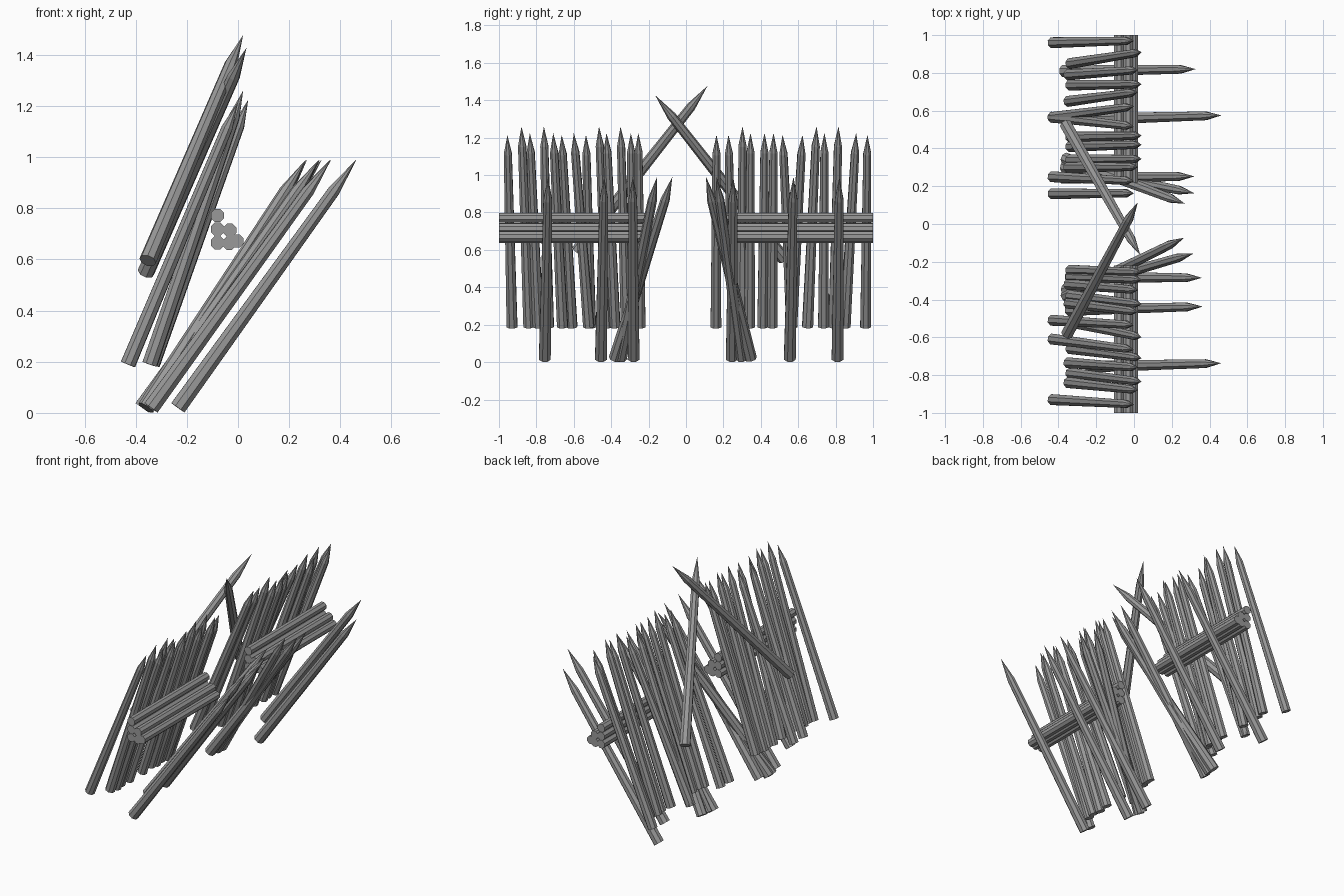
import bpy, bmesh
from mathutils import Vector

if "Cube" in bpy.data.objects:
    bpy.data.objects.remove(bpy.data.objects["Cube"])

wood = bpy.data.materials.new("grey_wood")
wood.diffuse_color = (0.32, 0.32, 0.32, 1)
wood.use_nodes = True
wood.node_tree.nodes["Principled BSDF"].inputs["Base Color"].default_value = wood.diffuse_color
SIDES = 8


def pole(bm, a, b, rings):
    """Pole from a to b; rings = (distance from a, radius); radius 0 is a point."""
    a, b = Vector(a), Vector(b)
    q = (b - a).to_track_quat('Z', 'Y')
    prev = None
    for d, r in rings:
        if r == 0:
            tip = bm.verts.new(b)
            for i in range(SIDES):
                bm.faces.new((prev[i], prev[(i + 1) % SIDES], tip))
            return
        ring = []
        for i in range(SIDES):
            v = Vector((r, 0, 0))
            from mathutils import Matrix
            v = Matrix.Rotation((i + 0.5) * 6.2831853 / SIDES, 3, 'Z') @ v
            ring.append(bm.verts.new(a + q @ (v + Vector((0, 0, d)))))
        if prev is None:
            bm.faces.new(ring[::-1])
        else:
            for i in range(SIDES):
                j = (i + 1) % SIDES
                bm.faces.new((prev[i], prev[j], ring[j], ring[i]))
        prev = ring
    bm.faces.new(prev)


def stake(bm, a, b, r0, r1, point):
    n = (Vector(b) - Vector(a)).length
    pole(bm, a, b, [(0, r0), (n - point, r1), (n, 0)])


def finish(bm, name):
    me = bpy.data.meshes.new(name)
    bm.to_mesh(me)
    bm.free()
    me.materials.append(wood)
    ob = bpy.data.objects.new(name, me)
    bpy.context.collection.objects.link(ob)


# leaning palisade stakes: (base y, tip y, kind)
KINDS = {  # base x, tip x, tip z
    'a': (-0.43, 0.0, 1.215),
    'b': (-0.345, 0.02, 1.26),
    'c': (-0.335, 0.04, 1.225)}
left = [(-.93, -.955, 'a'), (-.84, -.88, 'b'), (-.79, -.835, 'c'), (-.735, -.76, 'b'),
        (-.66, -.71, 'c'), (-.61, -.665, 'a'), (-.52, -.60, 'c'), (-.51, -.535, 'a'),
        (-.42, -.465, 'b'), (-.38, -.425, 'c'), (-.32, -.35, 'b'), (-.28, -.295, 'c'),
        (-.245, -.255, 'c')]
right = [(.16, .163, 'a'), (.25, .227, 'a'), (.30, .302, 'b'), (.34, .345, 'c'),
         (.41, .42, 'c'), (.46, .468, 'c'), (.565, .516, 'a'), (.565, .623, 'a'),
         (.65, .698, 'b'), (.735, .74, 'c'), (.79, .815, 'b'), (.85, .91, 'c'),
         (.96, .97, 'a')]
for name, rows in (("palisade_left", left), ("palisade_right", right)):
    bm = bmesh.new()
    for y0, y1, k in rows:
        x0, x1, z1 = KINDS[k]
        stake(bm, (x0, y0, 0.19), (x1, y1, z1), 0.031, 0.023, 0.11)
    finish(bm, name)

# forward pointing long spikes: base x, base y, tip x, tip y
bm = bmesh.new()
for x0, y0, x1, y1 in [
        (-.235, -.755, .462, -.737), (-.34, -.455, .364, -.437), (-.34, -.28, .36, -.285),
        (-.36, -.35, .317, -.155), (-.36, -.38, .265, -.073),
        (-.36, .345, .27, .107), (-.365, .30, .32, .163), (-.375, .245, .32, .252),
        (-.235, .555, .463, .575), (-.37, .81, .327, .82)]:
    stake(bm, (x0, y0, 0.02), (x1, y1, 0.99), 0.034, 0.025, 0.15)
finish(bm, "front_spikes")

# two crossed stakes over the gap
bm = bmesh.new()
stake(bm, (-.353, -.58, .595), (.02, .115, 1.477), 0.034, 0.025, 0.15)
stake(bm, (-.36, .525, .55), (.033, -.165, 1.427), 0.034, 0.025, 0.15)
finish(bm, "crossed_stakes")

# stacked rail logs on each side of the gap
for name, y0, y1 in (("rails_left", -1, -.22), ("rails_right", .22, 1)):
    bm = bmesh.new()
    for x, z in [(-.08, .772), (-.08, .718), (-.032, .714),
                 (-.08, .665), (-.034, .663), (-.004, .672)]:
        pole(bm, (x, y0, z), (x, y1, z), [(0, .028), (y1 - y0, .028)])
    finish(bm, name)
